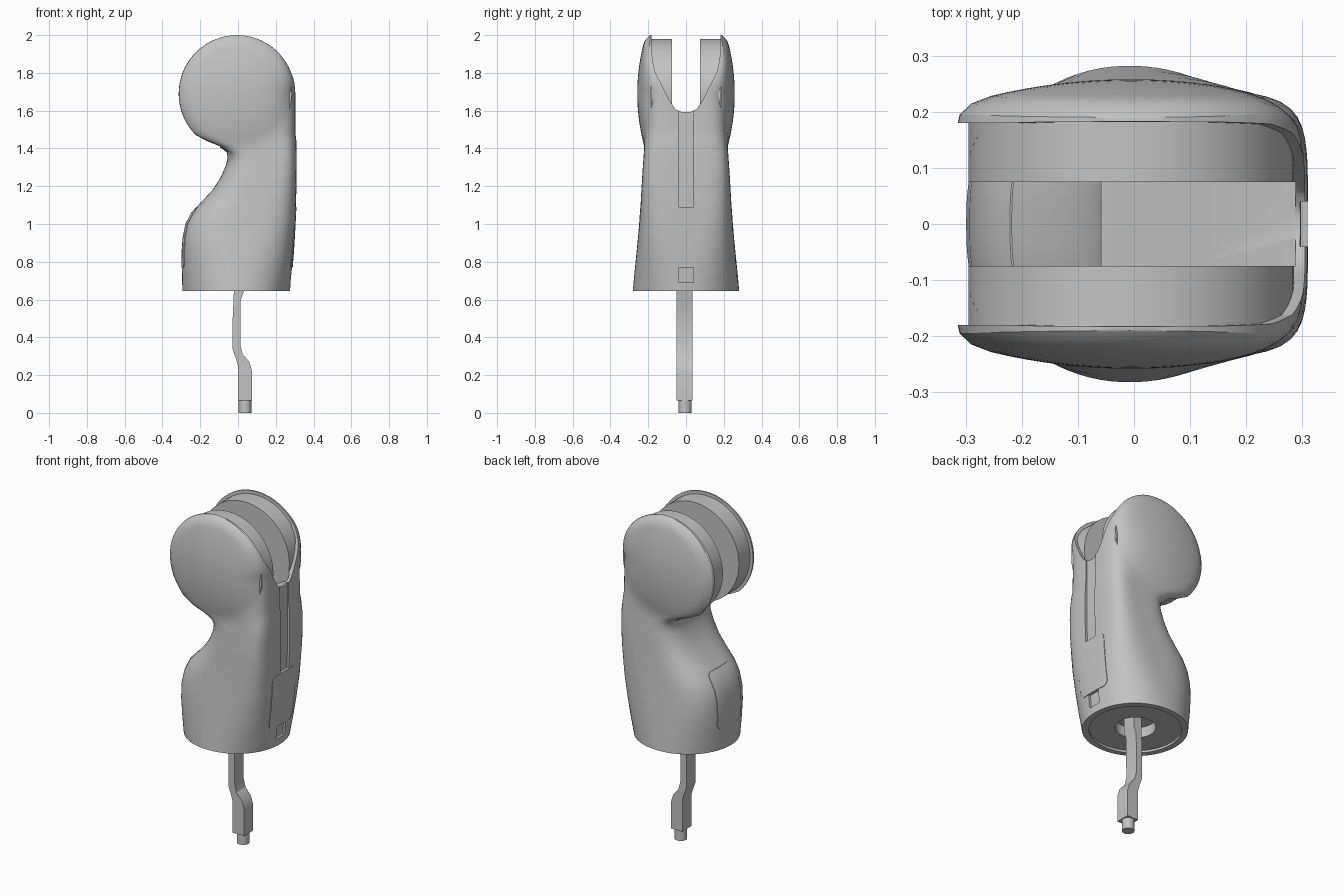
import bpy, bmesh, math

cube = bpy.data.objects.get("Cube")
if cube:
    bpy.data.objects.remove(cube)

grey = bpy.data.materials.new("plain grey")
grey.use_nodes = True
grey.diffuse_color = (0.55, 0.55, 0.55, 1)
grey.node_tree.nodes["Principled BSDF"].inputs["Base Color"].default_value = grey.diffuse_color

HEAD_X, HEAD_Z, HEAD_R = -0.005, 1.69, 0.31


def finish(name, bm):
    bmesh.ops.recalc_face_normals(bm, faces=bm.faces)
    mesh = bpy.data.meshes.new(name)
    bm.to_mesh(mesh)
    bm.free()
    mesh.materials.append(grey)
    obj = bpy.data.objects.new(name, mesh)
    bpy.context.collection.objects.link(obj)
    return obj


def prism(name, outline, low, high, axis):
    """Extrude an outline: (x, z) along y, (y, z) along x, or (x, y) along z."""
    place = {"x": lambda a, b, c: (c, a, b),
             "y": lambda a, b, c: (a, c, b),
             "z": lambda a, b, c: (a, b, c)}[axis]
    bm = bmesh.new()
    ends = [[bm.verts.new(place(a, b, c)) for a, b in outline] for c in (low, high)]
    for end in ends:
        bm.faces.new(end)
    for i in range(len(outline)):
        j = (i + 1) % len(outline)
        bm.faces.new((ends[0][i], ends[0][j], ends[1][j], ends[1][i]))
    return finish(name, bm)


def arc(cx, cy, r, start, stop, steps):
    angles = [math.radians(start + (stop - start) * i / steps) for i in range(steps + 1)]
    return [(cx + r * math.cos(a), cy + r * math.sin(a)) for a in angles]


def circle(cx, cy, r, steps=64):
    return arc(cx, cy, r, 0, 360, steps)[:-1]


def boolean(obj, tool, operation="DIFFERENCE"):
    mod = obj.modifiers.new("cut", "BOOLEAN")
    mod.operation, mod.object, mod.solver = operation, tool, "EXACT"
    bpy.context.view_layer.objects.active = obj
    bpy.ops.object.modifier_apply(modifier=mod.name)
    bpy.data.objects.remove(tool)


def smooth(obj, angle=32):
    bpy.ops.object.select_all(action="DESELECT")
    obj.select_set(True)
    bpy.context.view_layer.objects.active = obj
    bpy.ops.object.shade_smooth_by_angle(angle=math.radians(angle))


# Handle sections: height, left edge, right edge, half depth, left and right squareness
HANDLE = [
    (0.645, -0.295, 0.275, 0.282, 2, 2.1), (0.75, -0.296, 0.285, 0.272, 2.3, 2.5),
    (0.85, -0.296, 0.293, 0.262, 2.6, 3), (0.93, -0.29, 0.298, 0.254, 2.8, 3.5),
    (1.0, -0.276, 0.302, 0.248, 2.8, 4), (1.06, -0.245, 0.305, 0.244, 2.8, 4.2),
    (1.11, -0.2, 0.307, 0.24, 2.8, 4.4), (1.18, -0.135, 0.309, 0.236, 3, 4.6),
    (1.25, -0.09, 0.31, 0.232, 3.3, 4.8), (1.31, -0.064, 0.31, 0.228, 3.6, 5),
    (1.35, -0.055, 0.31, 0.225, 4, 5), (1.38, -0.06, 0.31, 0.223, 5, 5),
    (1.41, -0.1, 0.309, 0.221, 7, 5), (1.44, -0.17, 0.309, 0.221, 10, 5),
]


def shell(name, grow=0.0, segments=88):
    """Loft the housing from rounded-box sections, swelling the cheeks."""
    rows = list(HANDLE)
    for i in range(25):
        a = math.radians(-45 + 133.5 * i / 24)
        s, c = math.sin(a), math.cos(a)
        right = HEAD_X + HEAD_R * (c if s > 0 else 1)
        rows.append((HEAD_Z + HEAD_R * s, HEAD_X - HEAD_R * c, right,
                     0.221, 18, 5 + 10 * max(s, 0)))
    bm = bmesh.new()
    rings = []
    for z, left, right, depth, n_left, n_right in rows:
        ring = []
        for k in range(segments):
            t = math.tau * (k + 0.5) / segments
            c, s = math.cos(t), math.sin(t)
            n = n_left if c < 0 else n_right
            r = (abs(c) ** n + abs(s) ** n) ** (-1 / n)
            x = (left + right) / 2 + ((right - left) / 2 + grow) * r * c
            y = (depth + grow) * r * s
            d = math.hypot(x - HEAD_X, z - HEAD_Z)
            # Domed cheek
            if d < 0.28 and abs(y) > 0.15:
                y += math.copysign(0.037 * (1 - (d / 0.28) ** 2), y)
            # Bevelled rim round the free edge of the head
            if d > 0.27 and (x < HEAD_X or z > HEAD_Z):
                fade = min(max((z - 1.38) / 0.1, 0), 1)
                limit = 0.222 - fade * 0.032 * ((d - 0.27) / 0.04) ** 1.5
                if z > 1.38:
                    y = max(-limit, min(limit, y))
            ring.append(bm.verts.new((x, y, z)))
        rings.append(ring)
    for low, high in zip(rings, rings[1:]):
        for k in range(segments):
            j = (k + 1) % segments
            bm.faces.new((low[k], low[j], high[j], high[k]))
    bm.faces.new(rings[0])
    bm.faces.new(rings[-1])
    return finish(name, bm)


housing = shell("housing")

# V-shaped mouth between the cheeks
half = [(0.183, 2.1), (0.182, 1.96), (0.178, 1.87), (0.162, 1.8), (0.125, 1.73),
        (0.085, 1.65), (0.055, 1.607), (0.02, 1.592)]
mouth = half + [(-y, z) for y, z in reversed(half)]
boolean(housing, prism("mouth_cutter", mouth, -0.6, 0.6, "x"))

# Step around the edge of the head, inside the cheeks
ring = arc(HEAD_X, HEAD_Z, 0.29, 80, 252, 40) + arc(HEAD_X, HEAD_Z, 0.36, 252, 80, 40)
boolean(housing, prism("step_cutter", ring, -0.18, 0.18, "y"))

# Open slot through the middle of the head, stopping at the spine wall
slot = [(0.288, 1.595), (0.1, 1.5), (-0.03, 1.39), (-0.08, 1.365),
        (-0.5, 1.365), (-0.5, 2.1), (0.288, 2.1)]
boolean(housing, prism("slot_cutter", slot, -0.075, 0.075, "y"))

# Shallow channel down the spine
channel = [(0.265, 0.69), (0.281, 0.85), (0.291, 1.0), (0.298, 1.25), (0.296, 1.65),
           (0.4, 1.65), (0.4, 0.69)]
boolean(housing, prism("channel_cutter", channel, -0.04, 0.04, "y"))

# Recessed base with a socket for the shaft
boolean(housing, prism("base_cutter", circle(-0.01, 0, 0.25), 0.6, 0.658, "z"))
boolean(housing, prism("socket_cutter", circle(-0.01, 0, 0.11, 40), 0.6, 0.72, "z"))
smooth(housing)

# Inner discs, one inside each cheek
for side, label in ((-1, "front"), (1, "back")):
    low, high = sorted((0.075 * side, 0.186 * side))
    disc = prism(label + "_inner_disc", circle(HEAD_X, HEAD_Z, 0.29), low, high, "y")
    bound = [(-0.5, 1.365), (0.5, 1.365), (0.5, 2.1), (-0.5, 2.1)]
    boolean(disc, prism("bound", bound, -0.5, 0.5, "y"), "INTERSECT")
    smooth(disc)

# Rounded side buttons that follow the housing surface
corner = 0.035
button = []
for cy, cz, start in ((1, 1.055, 0), (-1, 1.055, 90), (-1, 0.805, 180), (1, 0.805, 270)):
    button += arc(cy * 0.075, cz, corner, start, start + 90, 6)
for low, high, label in ((0.2, 0.5, "left"), (-0.5, -0.15, "right")):
    plate = shell(label + "_button", 0.003)
    boolean(plate, prism("button_bound", button, low, high, "x"), "INTERSECT")
    smooth(plate)

# Cranked shaft with a round tip
crank = [(0.03, 0.74), (0.03, 0.64), (0.014, 0.6), (0.012, 0.36), (0.025, 0.31),
         (0.06, 0.27), (0.075, 0.22), (0.075, 0.065), (0, 0.065), (0, 0.25),
         (-0.01, 0.285), (-0.028, 0.335), (-0.028, 0.5), (-0.022, 0.64), (-0.022, 0.74)]
shaft = prism("shaft", crank, -0.05, 0.035, "y")
smooth(shaft, 25)
tip = prism("shaft_tip", circle(0.037, -0.005, 0.034, 20), 0, 0.08, "z")
smooth(tip)
